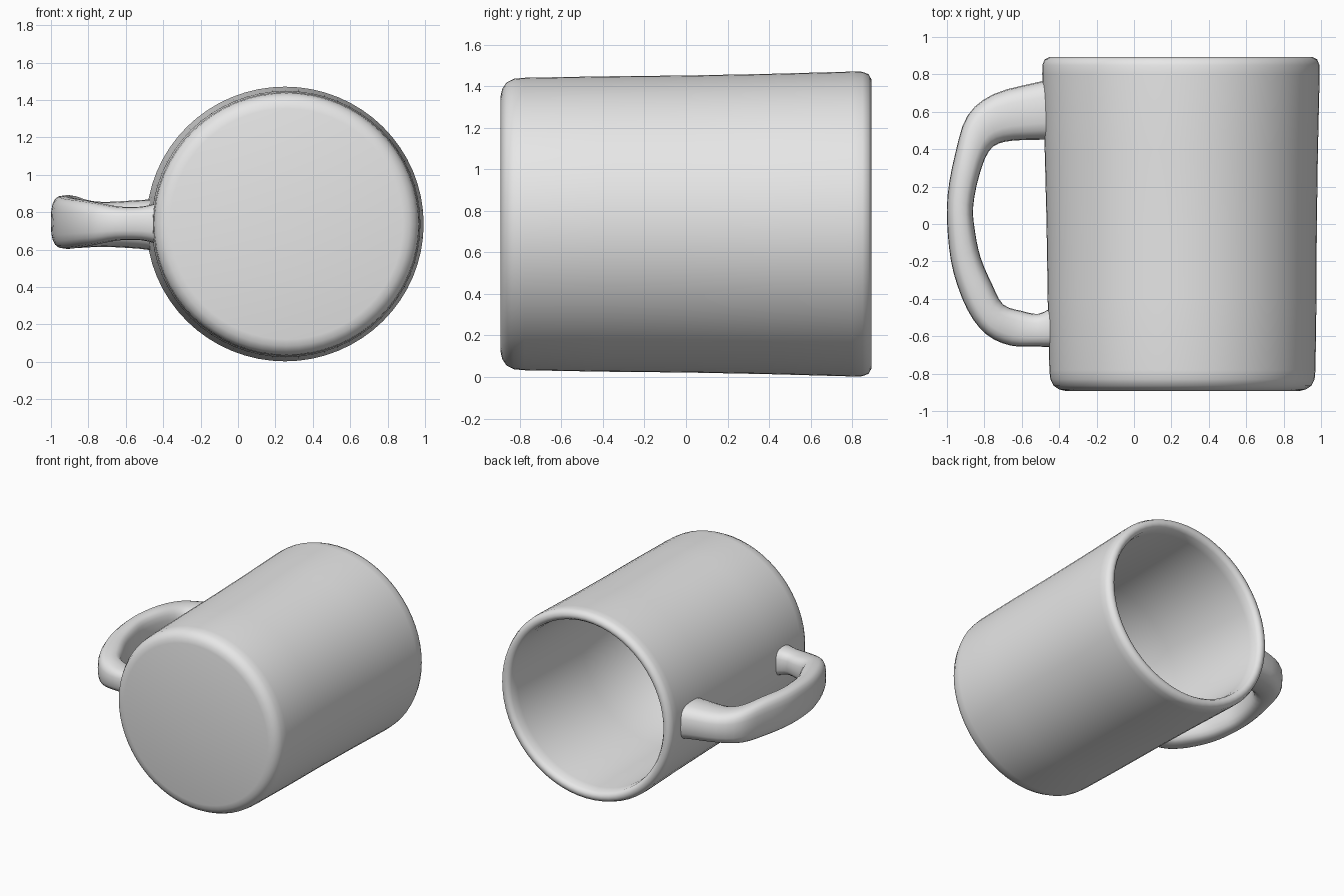
import bpy, bmesh, math
from mathutils import Vector

cube = bpy.data.objects.get("Cube")
if cube:
    bpy.data.objects.remove(cube, do_unlink=True)

grey = bpy.data.materials.new("light grey ceramic")
grey.use_nodes = True
grey.diffuse_color = (0.8, 0.8, 0.8, 1)
grey.node_tree.nodes["Principled BSDF"].inputs["Base Color"].default_value = (0.8, 0.8, 0.8, 1)


def loft(name, rings, angle):
    """Skin a list of point rings and cap both ends."""
    bm = bmesh.new()
    loops = [[bm.verts.new(p) for p in ring] for ring in rings]
    n = len(loops[0])
    for a, b in zip(loops, loops[1:]):
        for i in range(n):
            j = (i + 1) % n
            bm.faces.new((a[i], a[j], b[j], b[i]))
    bm.faces.new(loops[0])
    bm.faces.new(loops[-1])
    bmesh.ops.recalc_face_normals(bm, faces=bm.faces)
    mesh = bpy.data.meshes.new(name)
    bm.to_mesh(mesh)
    bm.free()
    mesh.materials.append(grey)
    obj = bpy.data.objects.new(name, mesh)
    bpy.context.collection.objects.link(obj)
    bpy.ops.object.select_all(action="DESELECT")
    obj.select_set(True)
    bpy.context.view_layer.objects.active = obj
    bpy.ops.object.shade_smooth_by_angle(angle=math.radians(angle))
    return obj


# Mug body lying on its side: (y, radius) from closed base, over the rim, to the inner floor
profile = [(-0.893, 0.0), (-0.893, 0.62), (-0.885, 0.655), (-0.865, 0.685),
           (-0.83, 0.703), (-0.78, 0.708), (-0.4, 0.715), (0.0, 0.719),
           (0.4, 0.727), (0.8, 0.738), (0.85, 0.737), (0.88, 0.725),
           (0.893, 0.70), (0.888, 0.675), (0.865, 0.658), (0.80, 0.65),
           (0.0, 0.64), (-0.70, 0.62), (-0.76, 0.59), (-0.79, 0.53), (-0.79, 0.0)]


def body_ring(y, r, n=64):
    cx = 0.255 - 0.005 * y
    return [(cx + 1.005 * r * math.cos(2 * math.pi * i / n), y,
             0.737 + 0.995 * r * math.sin(2 * math.pi * i / n)) for i in range(n)]


loft("mug_body", [body_ring(y, max(r, 0.01)) for y, r in profile], 50)

# Handle stations: outer x, outer y, inner x, inner y, half height, centre z
stations = [(-0.43, 0.775, -0.43, 0.45, 0.14, 0.73),
            (-0.53, 0.755, -0.53, 0.45, 0.13, 0.735),
            (-0.75, 0.695, -0.69, 0.44, 0.12, 0.735),
            (-0.89, 0.58, -0.775, 0.39, 0.13, 0.74),
            (-0.955, 0.38, -0.83, 0.25, 0.14, 0.75),
            (-0.997, 0.15, -0.86, 0.09, 0.14, 0.75),
            (-0.995, -0.06, -0.85, -0.04, 0.14, 0.745),
            (-0.965, -0.26, -0.82, -0.18, 0.135, 0.74),
            (-0.89, -0.46, -0.76, -0.32, 0.125, 0.74),
            (-0.79, -0.59, -0.70, -0.43, 0.11, 0.74),
            (-0.66, -0.65, -0.60, -0.465, 0.09, 0.74),
            (-0.52, -0.655, -0.51, -0.48, 0.09, 0.74),
            (-0.43, -0.66, -0.43, -0.44, 0.11, 0.74)]


def smooth_steps(rows, steps=3):
    """Catmull-Rom interpolation between stations."""
    rows = [Vector(r) for r in rows]
    out = []
    for i in range(len(rows) - 1):
        a, b, c, d = (rows[max(i - 1, 0)], rows[i], rows[i + 1],
                      rows[min(i + 2, len(rows) - 1)])
        for k in range(steps):
            t = k / steps
            out.append(0.5 * (2 * b + (c - a) * t + (2 * a - 5 * b + 4 * c - d) * t * t
                              + (3 * b - a - 3 * c + d) * t ** 3))
    return out + [rows[-1]]


def handle_ring(s, n=20):
    """Rounded rectangular cross-section between the outer and inner edge."""
    ox, oy, ix, iy, h, cz = s
    ring = []
    for i in range(n):
        a = 2 * math.pi * i / n
        c, v = (math.copysign(abs(f) ** 0.7, f) for f in (math.cos(a), math.sin(a)))
        ring.append(((ox + ix) / 2 + c * (ox - ix) / 2,
                     (oy + iy) / 2 + c * (oy - iy) / 2, cz + v * h))
    return ring


loft("mug_handle", [handle_ring(s) for s in smooth_steps(stations)], 50)
